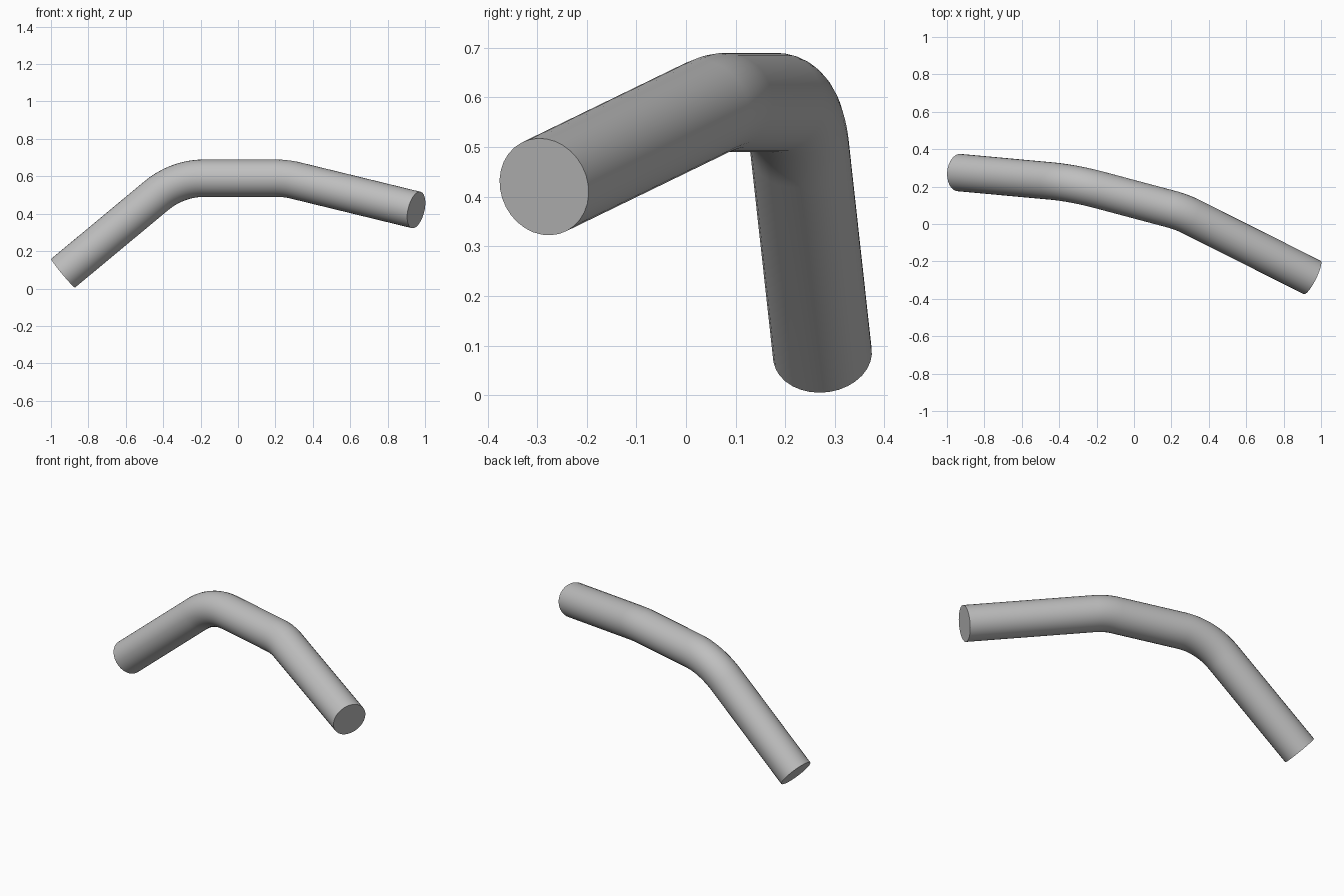
import bpy
import math
from mathutils import Vector

default = bpy.data.objects.get("Cube")
if default:
    bpy.data.objects.remove(default, do_unlink=True)

RADIUS = 0.1
BEND_RADIUS = 0.4
ARC_STEPS = 16

# Centre line: two ends and two bend corners
corners = [Vector(p) for p in (
    (-0.935, 0.275, 0.082),
    (-0.324, 0.219, 0.59),
    (0.257, 0.064, 0.59),
    (0.953, -0.286, 0.42),
)]


def fillet(before, corner, after):
    """Points of a circular arc that rounds a corner of the centre line."""
    a = (before - corner).normalized()
    b = (after - corner).normalized()
    half = (math.pi - a.angle(b)) / 2
    start = corner + a * BEND_RADIUS * math.tan(half)
    centre = corner + (a + b).normalized() * BEND_RADIUS / math.cos(half)
    out = (start - centre).normalized()
    return [centre + BEND_RADIUS * (out * math.cos(t) - a * math.sin(t))
            for t in (2 * half * i / ARC_STEPS for i in range(ARC_STEPS + 1))]


path = [corners[0]]
for i in range(1, len(corners) - 1):
    path += fillet(*corners[i - 1:i + 2])
path.append(corners[-1])

# Bent rod: round bevel swept along the centre line, with flat ends
curve = bpy.data.curves.new("bent_rod", "CURVE")
curve.dimensions = "3D"
curve.bevel_depth = RADIUS
curve.bevel_resolution = 14
curve.use_fill_caps = True
spline = curve.splines.new("POLY")
spline.points.add(len(path) - 1)
for point, co in zip(spline.points, path):
    point.co = (*co, 1)

rod = bpy.data.objects.new("bent_rod", curve)
bpy.context.collection.objects.link(rod)
bpy.ops.object.select_all(action="DESELECT")
rod.select_set(True)
bpy.context.view_layer.objects.active = rod
bpy.ops.object.convert(target="MESH")
rod = bpy.context.view_layer.objects.active

# Plain grey finish
grey = bpy.data.materials.new("light_grey")
grey.use_nodes = True
colour = (0.52, 0.52, 0.52, 1)
grey.diffuse_color = colour
grey.node_tree.nodes["Principled BSDF"].inputs["Base Color"].default_value = colour
rod.data.materials.clear()
rod.data.materials.append(grey)

bpy.ops.object.shade_smooth_by_angle(angle=math.radians(35))
